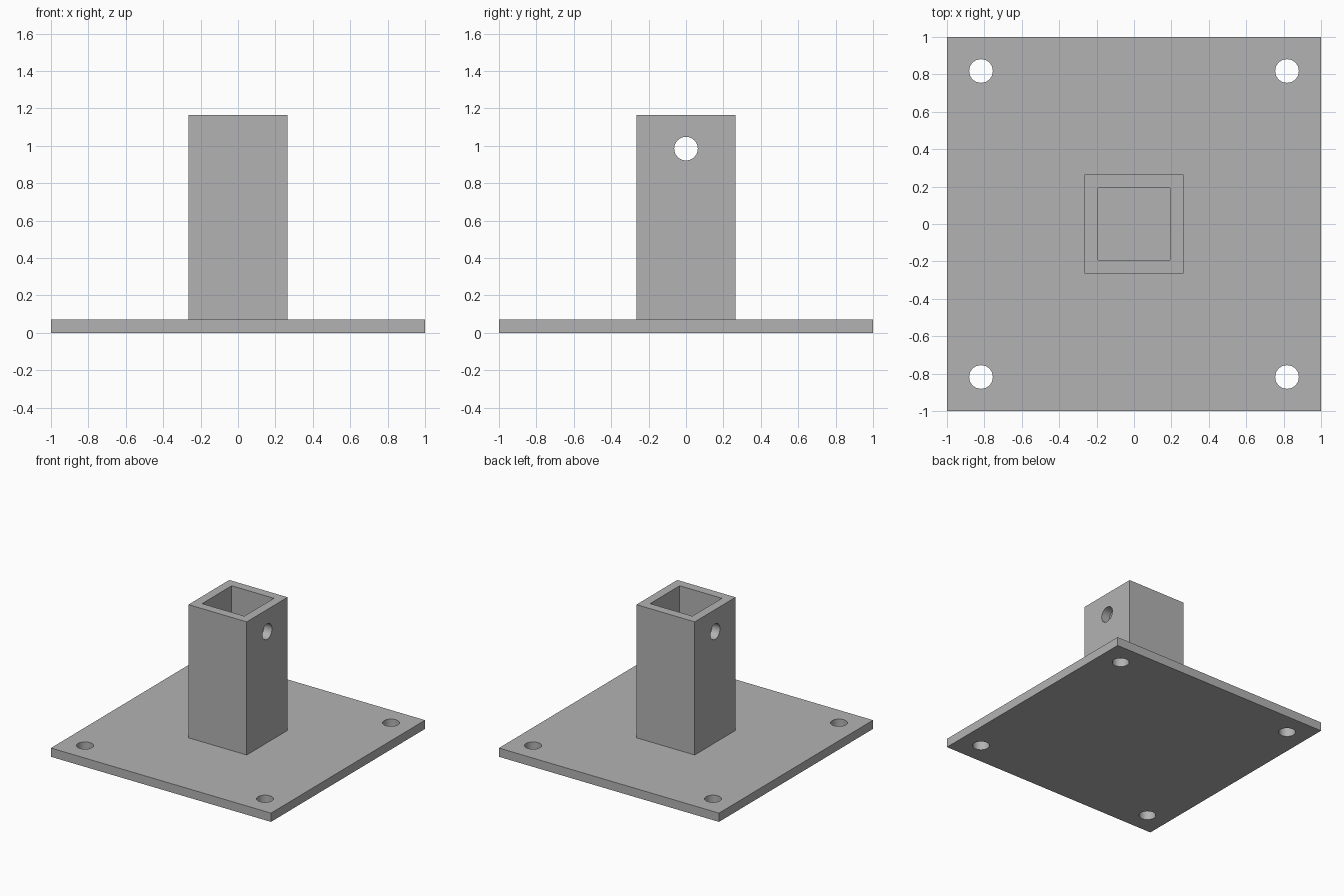
import bpy
from math import pi

old = bpy.data.objects.get("Cube")
if old:
    bpy.data.objects.remove(old, do_unlink=True)

PLATE_T = 0.072     # plate thickness
TOP = 1.166         # top of the post
POST = 0.53         # outer width of the post
BORE = 0.384        # inner width of the post
HOLE_R = 0.063
BOLT = 0.818        # bolt hole offset from the centre

steel = bpy.data.materials.new("grey steel")
steel.use_nodes = True
colour = (0.45, 0.45, 0.45, 1)
steel.diffuse_color = colour
steel.node_tree.nodes["Principled BSDF"].inputs["Base Color"].default_value = colour


def box(name, width, z0, z1):
    bpy.ops.mesh.primitive_cube_add(size=1, location=(0, 0, (z0 + z1) / 2))
    ob = bpy.context.object
    ob.name = name
    ob.scale = (width, width, z1 - z0)
    bpy.ops.object.transform_apply(location=True, rotation=True, scale=True)
    ob.data.materials.append(steel)
    return ob


def drill(name, location, depth, rotation=(0, 0, 0)):
    bpy.ops.mesh.primitive_cylinder_add(vertices=48, radius=HOLE_R, depth=depth,
                                        location=location, rotation=rotation)
    ob = bpy.context.object
    ob.name = name
    ob.data.materials.append(steel)
    return ob


def cut(ob, cutters):
    bpy.context.view_layer.objects.active = ob
    for cutter in cutters:
        cutter.hide_render = True
        mod = ob.modifiers.new("cut", 'BOOLEAN')
        mod.operation = 'DIFFERENCE'
        mod.solver = 'EXACT'
        mod.object = cutter
        bpy.ops.object.modifier_apply(modifier=mod.name)
        bpy.data.objects.remove(cutter, do_unlink=True)
    bpy.ops.object.select_all(action='DESELECT')
    ob.select_set(True)
    bpy.ops.object.shade_smooth_by_angle(angle=pi / 6)


# Square base plate with a bolt hole in each corner
plate = box("base_plate", 2, 0, PLATE_T)
cut(plate, [drill("bolt_hole_cutter", (x, y, PLATE_T / 2), 0.4)
            for x in (-BOLT, BOLT) for y in (-BOLT, BOLT)])

# Hollow square post with a pin hole through its left and right walls
post = box("square_post", POST, PLATE_T, TOP)
bore = box("bore_cutter", BORE, PLATE_T - 0.1, TOP + 0.1)
pin = drill("pin_hole_cutter", (0, 0, 0.985), 1, (0, pi / 2, 0))
cut(post, [bore, pin])
